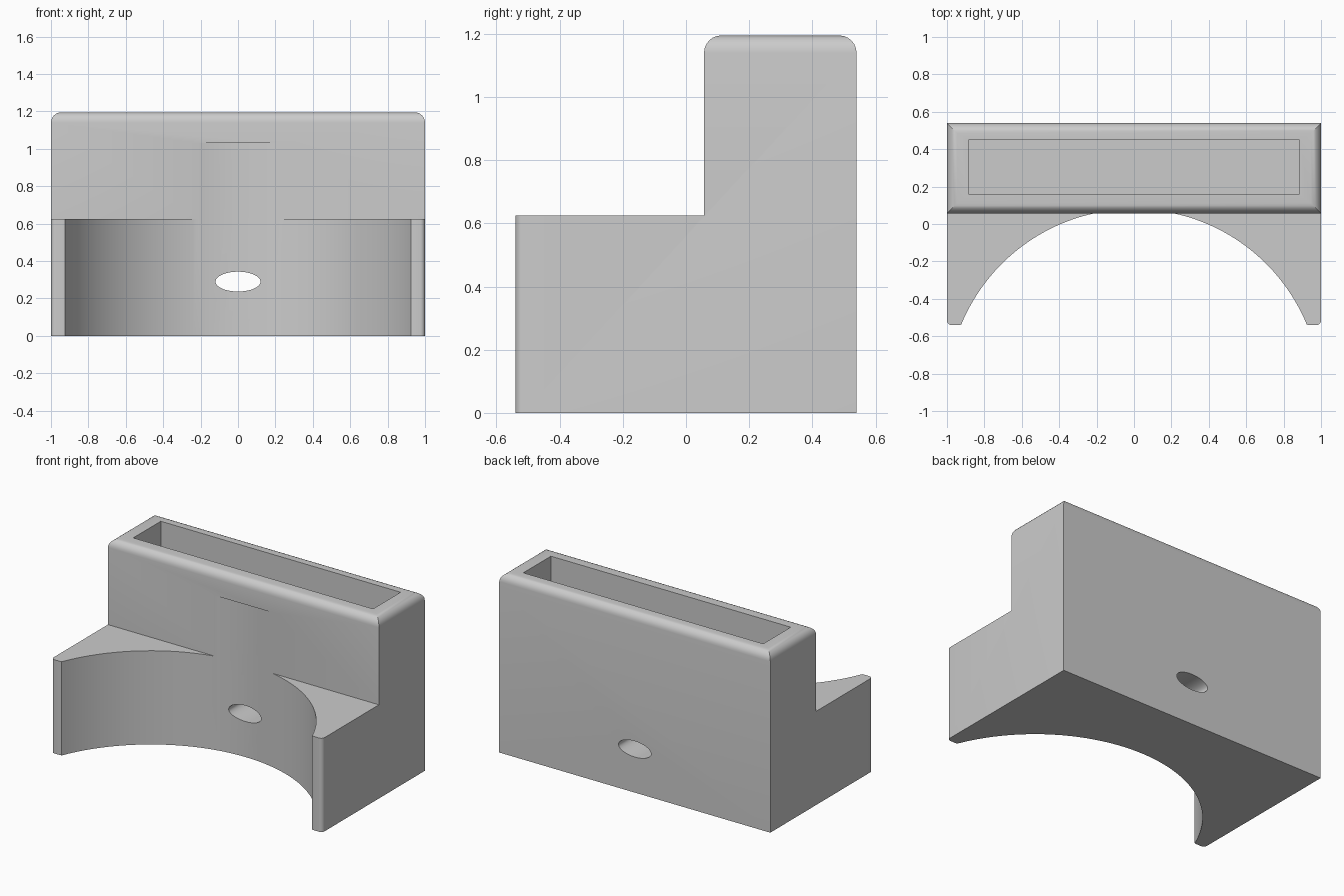
import bpy, bmesh
from math import sin, cos, asin, pi
from mathutils import Matrix, Vector

cube = bpy.data.objects.get("Cube")
if cube:
    bpy.data.objects.remove(cube, do_unlink=True)

# Material
grey = bpy.data.materials.new("plain grey")
grey.use_nodes = True
colour = (0.6, 0.6, 0.6, 1)
grey.diffuse_color = colour
grey.node_tree.nodes["Principled BSDF"].inputs["Base Color"].default_value = colour

FRONT, BACK, STEP = -0.54, 0.54, 0.057
LEDGE, TOP = 0.625, 1.195


def finish(name, bm):
    bmesh.ops.recalc_face_normals(bm, faces=bm.faces)
    mesh = bpy.data.meshes.new(name)
    bm.to_mesh(mesh)
    bm.free()
    ob = bpy.data.objects.new(name, mesh)
    bpy.context.collection.objects.link(ob)
    mesh.materials.append(grey)
    return ob


def prism(name, points, direction):
    bm = bmesh.new()
    face = bm.faces.new([bm.verts.new(p) for p in points])
    ext = bmesh.ops.extrude_face_region(bm, geom=[face])
    verts = [g for g in ext["geom"] if isinstance(g, bmesh.types.BMVert)]
    bmesh.ops.translate(bm, vec=Vector(direction), verts=verts)
    return finish(name, bm)


def box_points(x, y0, y1, z):
    return [(-x, y0, z), (x, y0, z), (x, y1, z), (-x, y1, z)]


def bevel_edges(ob, rule, radius):
    bm = bmesh.new()
    bm.from_mesh(ob.data)
    edges = [e for e in bm.edges if rule(*[v.co for v in e.verts])]
    bmesh.ops.bevel(bm, geom=edges, offset=radius, segments=6, profile=0.5,
                    affect='EDGES')
    bm.to_mesh(ob.data)
    bm.free()


def cut(ob, cutter):
    cutter.hide_render = True
    cutter.hide_set(True)
    mod = ob.modifiers.new("cut", 'BOOLEAN')
    mod.object, mod.operation, mod.solver = cutter, 'DIFFERENCE', 'EXACT'
    bpy.context.view_layer.objects.active = ob
    bpy.ops.object.modifier_apply(modifier=mod.name)
    bpy.data.objects.remove(cutter, do_unlink=True)


# L-shaped body with a rounded top rim
side = [(FRONT, 0), (BACK, 0), (BACK, TOP), (STEP, TOP), (STEP, LEDGE), (FRONT, LEDGE)]
body = prism("holder_body", [(-1, y, z) for y, z in side], (2, 0, 0))
bevel_edges(body, lambda a, b: min(a.z, b.z) > TOP - 0.01, 0.055)

# Curved cradle cut, running up as a shallow notch in the tower
bm = bmesh.new()
bmesh.ops.create_cone(bm, cap_ends=True, segments=128, radius1=1, radius2=1, depth=1.13,
                      matrix=Matrix.Translation((0, -0.92, 1.03 - 1.13 / 2)))
cut(body, finish("cradle_cutter", bm))

# Softened arm tips
bevel_edges(body, lambda a, b: max(a.y, b.y) < FRONT + 0.01
            and abs(a.x - b.x) < 0.001 and abs(a.z - b.z) > 0.1, 0.025)

# Deep pocket in the top
cut(body, prism("pocket_cutter", box_points(0.885, 0.16, 0.45, 0.62), (0, 0, 1)))

# Oval through hole
oval = [(0.12 * cos(i * pi / 32), -1, 0.29 + 0.053 * sin(i * pi / 32)) for i in range(64)]
cut(body, prism("hole_cutter", oval, (0, 2, 0)))

bpy.ops.object.select_all(action='DESELECT')
body.select_set(True)
bpy.context.view_layer.objects.active = body
bpy.ops.object.shade_smooth_by_angle(angle=0.5)
